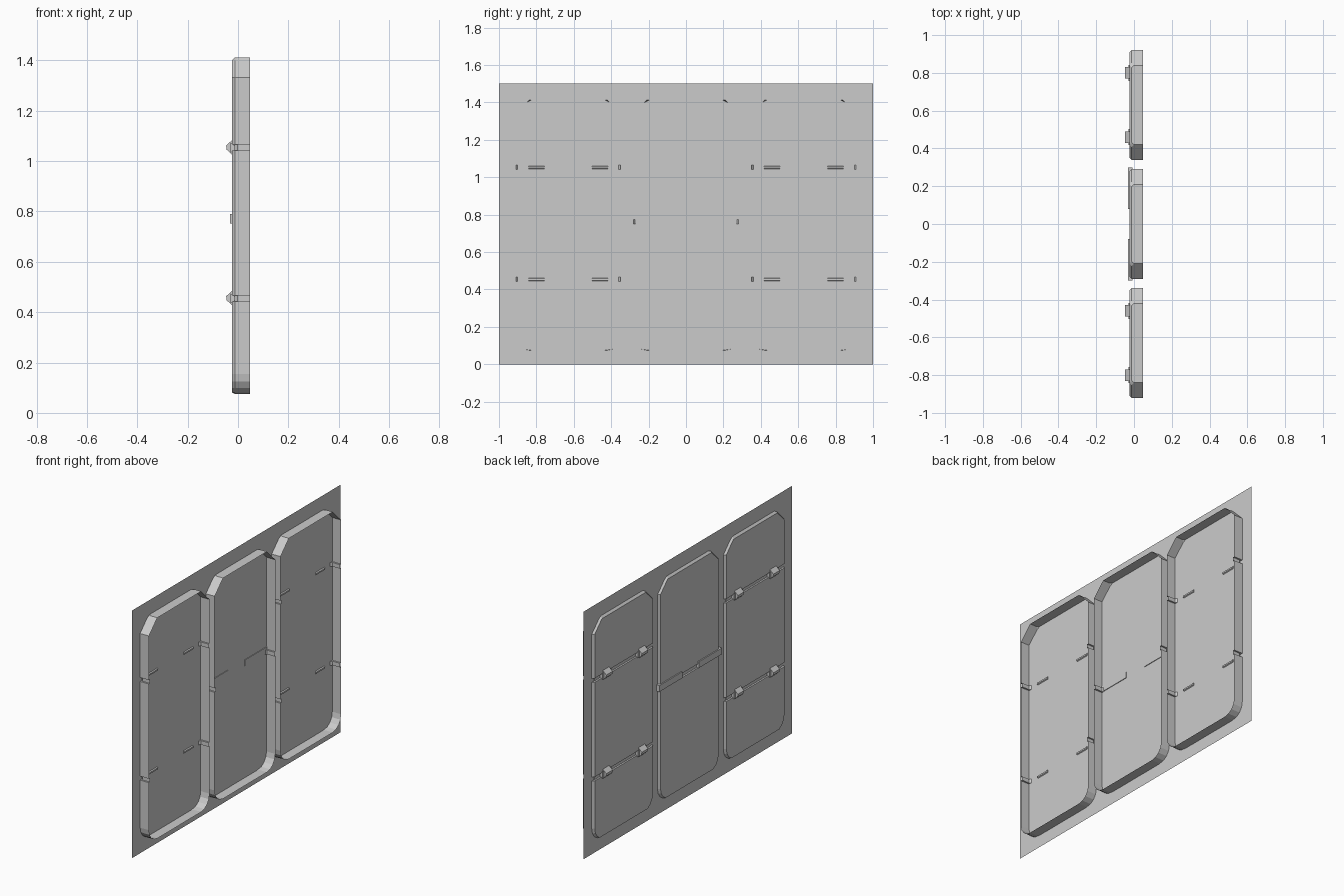
import bpy, bmesh, math

cube = bpy.data.objects.get("Cube")
if cube:
    bpy.data.objects.remove(cube)

grey = bpy.data.materials.new("plain_grey")
grey.use_nodes = True
colour = (0.6, 0.6, 0.6, 1)
grey.diffuse_color = colour
grey.node_tree.nodes["Principled BSDF"].inputs["Base Color"].default_value = colour

BACK, FRONT = 0.047, -0.024     # rim edge and panel face along x
WALL = -0.012                   # thin wall sheet
BOTTOM, TOP, HALF = 0.075, 1.412, 0.29
CORNER, BEVEL, NOTCH = 0.08, 0.012, 0.01


def finish(name, bm):
    bmesh.ops.recalc_face_normals(bm, faces=bm.faces)
    mesh = bpy.data.meshes.new(name)
    bm.to_mesh(mesh)
    bm.free()
    mesh.materials.append(grey)
    obj = bpy.data.objects.new(name, mesh)
    bpy.context.collection.objects.link(obj)
    return obj


def box(name, x, y, z):
    bm = bmesh.new()
    bmesh.ops.create_cube(bm, size=1)
    for v in bm.verts:
        for i, (lo, hi) in enumerate((x, y, z)):
            v.co[i] = hi if v.co[i] > 0 else lo
    return finish(name, bm)


def prism(name, profile, y0, y1):
    # Extrude an x-z profile along y
    bm = bmesh.new()
    face = bm.faces.new([bm.verts.new((x, y0, z)) for x, z in profile])
    ext = bmesh.ops.extrude_face_region(bm, geom=[face])["geom"]
    for v in ext:
        if isinstance(v, bmesh.types.BMVert):
            v.co.y = y1
    return finish(name, bm)


def panel(name, centre, grooves):
    # Rows from bottom to top: height, half width, face depth
    rows = []
    for i in range(5):
        a = math.radians(i * 22.5)
        rows.append((BOTTOM + CORNER * (1 - math.cos(a)),
                     HALF - CORNER * (1 - math.sin(a)),
                     FRONT + BEVEL if i == 0 else FRONT))
    for lo, hi in grooves:
        rows += [(lo, HALF, FRONT), (lo, HALF - NOTCH, FRONT + NOTCH),
                 (hi, HALF - NOTCH, FRONT + NOTCH), (hi, HALF, FRONT)]
    slope = TOP - BEVEL
    rows += [(TOP - CORNER, HALF, FRONT),
             (slope, HALF - CORNER + BEVEL, FRONT),
             (TOP, HALF - CORNER, FRONT + BEVEL)]
    bm = bmesh.new()
    loops = []
    for z, w, x in rows:
        side = [(BACK, w), (x + BEVEL, w), (x, w - BEVEL)]
        points = [(px, -pw) for px, pw in side] + side[::-1]
        loops.append([bm.verts.new((px, centre + py, z)) for px, py in points])
    for a, b in zip(loops, loops[1:]):
        for i in range(len(a) - 1):
            bm.faces.new((a[i], a[i + 1], b[i + 1], b[i]))
    bm.faces.new(loops[0])
    bm.faces.new(loops[-1])
    return finish(name, bm)


# Wall sheet behind the panel faces
bm = bmesh.new()
bm.faces.new([bm.verts.new((WALL, y, z)) for y, z in ((-1, 0), (1, 0), (1, 1.5), (-1, 1.5))])
finish("wall_sheet", bm)

# Outer panels with two hinged seams each
seams = (0.455, 1.053)
for side, label in ((-1, "front"), (1, "rear")):
    centre = side * 0.63
    panel(label + "_panel", centre, [(s - 0.012, s + 0.012) for s in seams])
    for s in seams:
        for offset in (-0.17, 0.17):
            y = centre + offset
            prism(label + "_hinge_knuckle",
                  [(-0.014, s + 0.03), (-0.024, s + 0.03), (-0.047, s + 0.008),
                   (-0.045, s - 0.008), (-0.024, s - 0.027), (-0.014, s - 0.027)],
                  y - 0.03, y + 0.03)
            prism(label + "_hinge_base",
                  [(-0.03, s + 0.02), (-0.03, s - 0.02), (-0.006, s - 0.006), (-0.006, s + 0.003)],
                  y - 0.043, y + 0.043)

# Middle panel with one seam and two flat latch plates
panel("middle_panel", 0, [(0.75, 0.775)])
for side in (-1, 1):
    y = sorted((side * 0.08, side * 0.3))
    box("latch_plate", (-0.031, -0.008), y, (0.752, 0.79))
